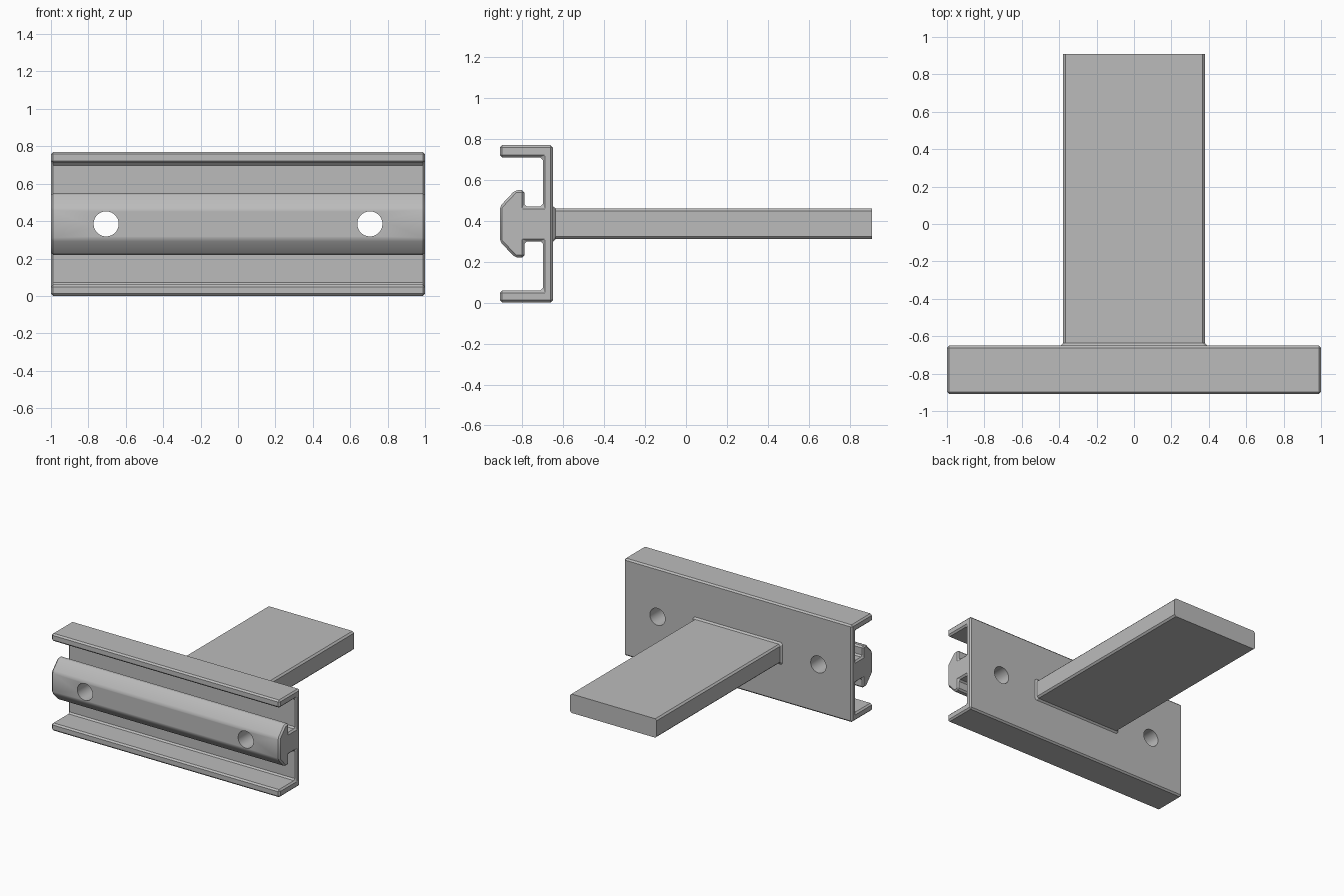
import bpy, bmesh
from mathutils import Matrix

cube = bpy.data.objects.get("Cube")
if cube:
    bpy.data.objects.remove(cube)

MID = 0.385      # height of the symmetry plane
CHAMFER = 0.012

GREY = (0.5, 0.5, 0.5, 1)
metal = bpy.data.materials.new("plain_grey")
metal.use_nodes = True
metal.diffuse_color = GREY
metal.node_tree.nodes["Principled BSDF"].inputs["Base Color"].default_value = GREY


def loft(name, sections):
    """Skin a row of matching cross-sections and cap both ends."""
    bm = bmesh.new()
    rings = [[bm.verts.new(p) for p in s] for s in sections]
    for a, b in zip(rings, rings[1:]):
        for i in range(len(a)):
            j = (i + 1) % len(a)
            bm.faces.new((a[i], a[j], b[j], b[i]))
    bm.faces.new(rings[0])
    bm.faces.new(rings[-1])
    bmesh.ops.recalc_face_normals(bm, faces=bm.faces)
    mesh = bpy.data.meshes.new(name)
    bm.to_mesh(mesh)
    bm.free()
    mesh.materials.append(metal)
    obj = bpy.data.objects.new(name, mesh)
    bpy.context.collection.objects.link(obj)
    return obj


# Channel rail: upper half of the profile as (y, height above middle), mirrored
half = [(-0.91, 0.085), (-0.835, 0.165), (-0.79, 0.165), (-0.79, 0.085),
        (-0.70, 0.085), (-0.70, 0.325), (-0.91, 0.325), (-0.91, 0.385),
        (-0.65, 0.385)]
profile = half + [(y, -h) for y, h in reversed(half)]
rail = loft("channel_rail", [[(x, y, MID + h) for y, h in profile] for x in (-1, 1)])
bevel = rail.modifiers.new("edge_chamfer", 'BEVEL')
bevel.width = CHAMFER
bevel.segments = 1
bevel.limit_method = 'ANGLE'

# Screw holes through the rail
bm = bmesh.new()
for x in (-0.705, 0.705):
    place = Matrix.Translation((x, -0.78, MID)) @ Matrix.Rotation(1.5707963, 4, 'X')
    bmesh.ops.create_cone(bm, cap_ends=True, segments=48, radius1=0.067,
                          radius2=0.067, depth=0.6, matrix=place)
mesh = bpy.data.meshes.new("hole_cutter")
bm.to_mesh(mesh)
bm.free()
mesh.materials.append(metal)
cutter = bpy.data.objects.new("hole_cutter", mesh)
bpy.context.collection.objects.link(cutter)
cutter.hide_render = True
cutter.hide_set(True)
cut = rail.modifiers.new("screw_holes", 'BOOLEAN')
cut.operation = 'DIFFERENCE'
cut.solver = 'EXACT'
cut.object = cutter


# Support arm: chamfered bar with a small flare where it meets the rail
def bar_section(y, grow):
    w, h, c = 0.38 + grow, 0.075 + grow, 0.013
    quarter = [(w, h - c), (w - c, h)]
    top = quarter + [(-x, z) for x, z in reversed(quarter)]
    return [(x, y, MID + z) for x, z in top + [(-x, -z) for x, z in top]]


arm = loft("support_arm", [bar_section(-0.66, CHAMFER), bar_section(-0.65, CHAMFER),
                           bar_section(-0.637, 0), bar_section(0.91, 0)])

# Smooth hole walls, crisp edges elsewhere
for obj in (rail, arm):
    bpy.ops.object.select_all(action='DESELECT')
    bpy.context.view_layer.objects.active = obj
    obj.select_set(True)
    if obj is rail:
        for name in ("edge_chamfer", "screw_holes"):
            bpy.ops.object.modifier_apply(modifier=name)
    bpy.ops.object.shade_smooth_by_angle(angle=0.4)
